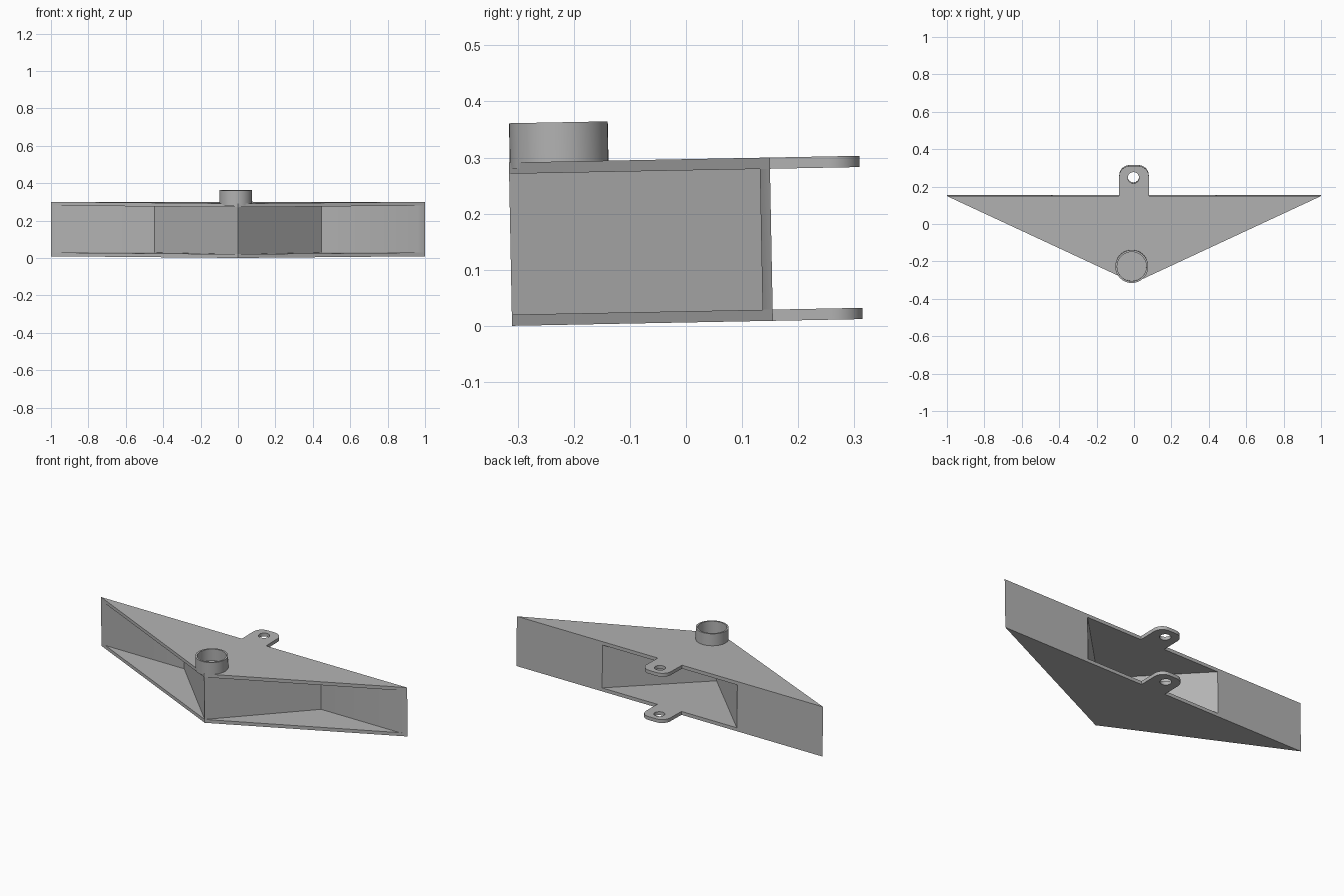
import bpy
import math
from mathutils import Matrix

cube = bpy.data.objects.get("Cube")
if cube:
    bpy.data.objects.remove(cube, do_unlink=True)

grey = bpy.data.materials.new("plain_grey")
grey.use_nodes = True
COLOUR = (0.45, 0.45, 0.45, 1)
grey.diffuse_color = COLOUR
grey.node_tree.nodes["Principled BSDF"].inputs["Base Color"].default_value = COLOUR

# The whole part leans very slightly about the x axis
TILT = Matrix.Rotation(math.radians(1.1), 4, 'X')


def arc(cx, cy, r, start, end, n):
    """Points along an arc, angles in degrees."""
    angles = [math.radians(start + (end - start) * i / n) for i in range(n + 1)]
    return [(cx + r * math.cos(a), cy + r * math.sin(a)) for a in angles]


def circle(cx, cy, r, n=48):
    return arc(cx, cy, r, 0, 360, n)[:-1]


def slab(name, loops, z0, z1):
    """Extrude filled outlines (inner loops become holes) from z0 to z1."""
    curve = bpy.data.curves.new(name, 'CURVE')
    curve.dimensions = '2D'
    curve.fill_mode = 'BOTH'
    curve.extrude = (z1 - z0) / 2
    for pts in loops:
        spline = curve.splines.new('POLY')
        spline.points.add(len(pts) - 1)
        for p, (x, y) in zip(spline.points, pts):
            p.co = (x, y, 0, 1)
        spline.use_cyclic_u = True
    obj = bpy.data.objects.new(name, curve)
    bpy.context.collection.objects.link(obj)
    obj.matrix_world = TILT @ Matrix.Translation((0, 0, (z0 + z1) / 2))
    bpy.ops.object.select_all(action='DESELECT')
    obj.select_set(True)
    bpy.context.view_layer.objects.active = obj
    bpy.ops.object.convert(target='MESH')
    obj = bpy.context.object
    obj.data.materials.clear()
    obj.data.materials.append(grey)
    bpy.ops.object.shade_smooth_by_angle(angle=math.radians(30))
    return obj


# Triangular plates, each with a rounded lug and pin hole at the back
BACK, FRONT = 0.155, -0.31
LUG_W, LUG_END, LUG_R = 0.079, 0.315, 0.055
lug = (arc(LUG_W - LUG_R, LUG_END - LUG_R, LUG_R, 0, 90, 10)
       + arc(LUG_R - LUG_W, LUG_END - LUG_R, LUG_R, 90, 180, 10))
plate = [(0, FRONT), (1, BACK), (LUG_W, BACK)] + lug + [(-LUG_W, BACK), (-1, BACK)]
pin_hole = circle(-0.003, 0.253, 0.03, 32)
slab("bottom_plate", [plate, pin_hole], 0.006, 0.026)
slab("top_plate", [plate, pin_hole], 0.277, 0.297)

# Back walls joined by the V-shaped web that meets at the front corner
half = [(0.447, 0.137), (0.961, 0.137), (1, BACK), (0.44, BACK)]
web = [(0, FRONT)] + half + [(0, -0.285)] + [(-x, y) for x, y in reversed(half)]
slab("web_and_back_walls", [web], 0.026, 0.277)

# Open socket on top near the front corner
CX, CY, R = -0.012, -0.2205, 0.088
slab("socket_tube", [circle(CX, CY, R), circle(CX, CY, R - 0.01)], 0.286, 0.367)
slab("socket_floor", [circle(CX, CY, R)], 0.286, 0.2985)
